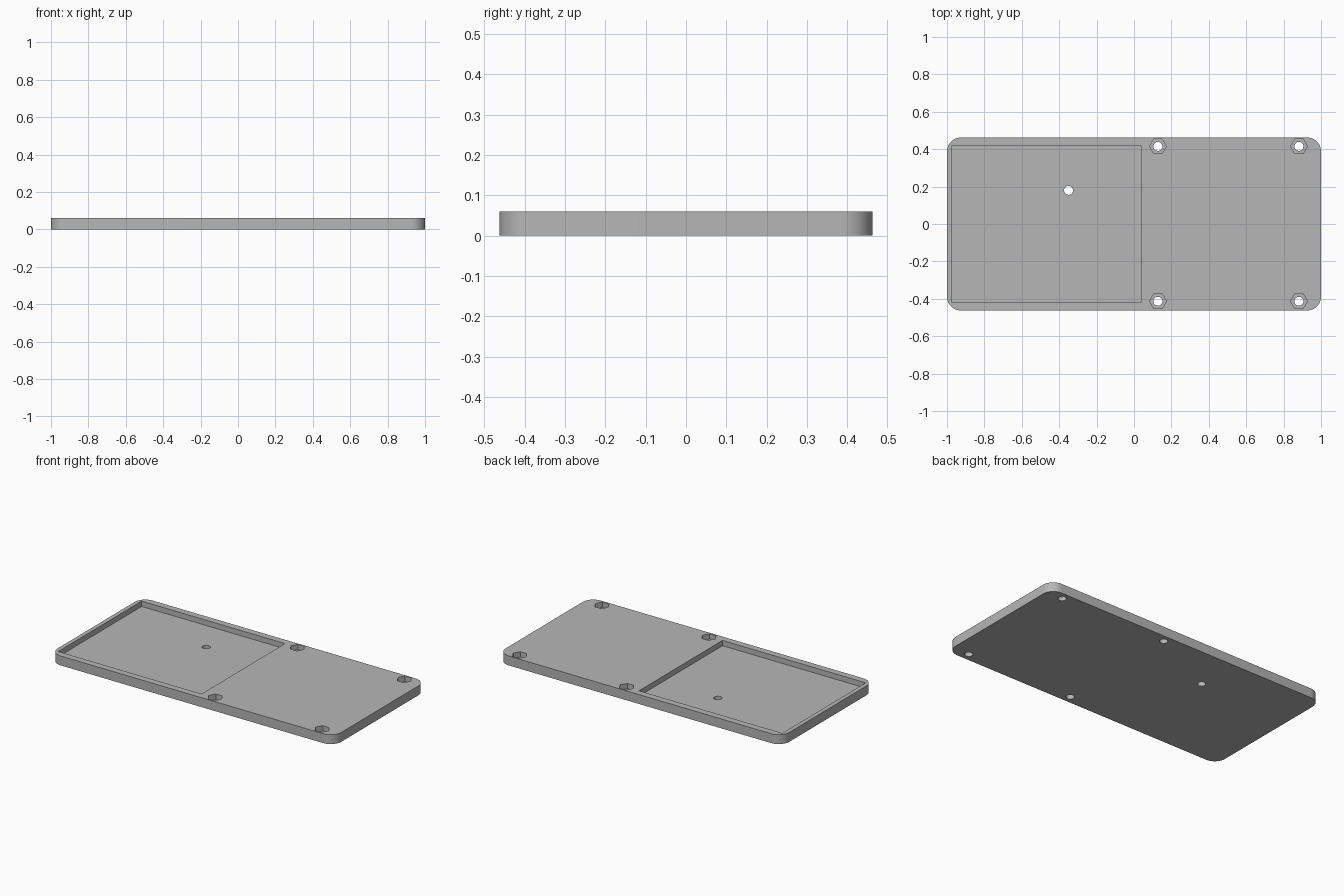
import bpy
import bmesh
import math

cube = bpy.data.objects.get("Cube")
if cube:
    bpy.data.objects.remove(cube, do_unlink=True)

LENGTH, WIDTH, THICK = 2.0, 0.925, 0.06
CORNER = 0.075
FLOOR = 0.026          # height of the recess and nut seat floors
HOLE = 0.024
ABOVE = THICK + 0.05

grey = bpy.data.materials.new("plain grey")
grey.use_nodes = True
colour = (0.47, 0.47, 0.47, 1.0)
grey.diffuse_color = colour
grey.node_tree.nodes["Principled BSDF"].inputs["Base Color"].default_value = colour


def prism(name, outline, low, high):
    """Extrude a flat outline from low to high."""
    bm = bmesh.new()
    base = bm.faces.new([bm.verts.new((x, y, low)) for x, y in outline])
    side = bmesh.ops.extrude_face_region(bm, geom=[base])["geom"]
    verts = [v for v in side if isinstance(v, bmesh.types.BMVert)]
    bmesh.ops.translate(bm, verts=verts, vec=(0, 0, high - low))
    bmesh.ops.recalc_face_normals(bm, faces=bm.faces[:])
    mesh = bpy.data.meshes.new(name)
    bm.to_mesh(mesh)
    bm.free()
    mesh.materials.append(grey)
    obj = bpy.data.objects.new(name, mesh)
    bpy.context.collection.objects.link(obj)
    return obj


def ring(x, y, radius, sides):
    return [(x + radius * math.cos(math.tau * i / sides),
             y + radius * math.sin(math.tau * i / sides)) for i in range(sides)]


def rounded_rectangle(length, width, radius, steps=12):
    points = []
    for quarter, (sx, sy) in enumerate(((1, 1), (-1, 1), (-1, -1), (1, -1))):
        cx, cy = sx * (length / 2 - radius), sy * (width / 2 - radius)
        for i in range(steps + 1):
            a = math.pi / 2 * (quarter + i / steps)
            points.append((cx + radius * math.cos(a), cy + radius * math.sin(a)))
    return points


# Plate with rounded corners
plate = prism("base_plate", rounded_rectangle(LENGTH, WIDTH, CORNER), 0, THICK)

# Rectangular recess and its small through hole
x0, x1, y1 = -0.973, 0.037, 0.42
cutters = [
    prism("recess_cutter", [(x0, -y1), (x1, -y1), (x1, y1), (x0, y1)], FLOOR, ABOVE),
    prism("recess_hole_cutter", ring(-0.35, 0.18, HOLE, 32), -0.05, ABOVE),
]

# Four hexagonal nut seats, each with a screw hole
for x in (0.128, 0.882):
    for y in (-0.413, 0.415):
        cutters.append(prism("nut_seat_cutter", ring(x, y, 0.045, 6), FLOOR, ABOVE))
        cutters.append(prism("screw_hole_cutter", ring(x, y, HOLE, 32), -0.05, ABOVE))

# Cut the openings into the plate
bpy.ops.object.select_all(action="DESELECT")
plate.select_set(True)
bpy.context.view_layer.objects.active = plate
for cutter in cutters:
    cutter.hide_render = True
    cut = plate.modifiers.new(cutter.name, "BOOLEAN")
    cut.operation = "DIFFERENCE"
    cut.solver = "EXACT"
    cut.object = cutter
    bpy.ops.object.modifier_apply(modifier=cut.name)
for cutter in cutters:
    bpy.data.objects.remove(cutter, do_unlink=True)

bpy.ops.object.shade_smooth_by_angle(angle=math.radians(30))
